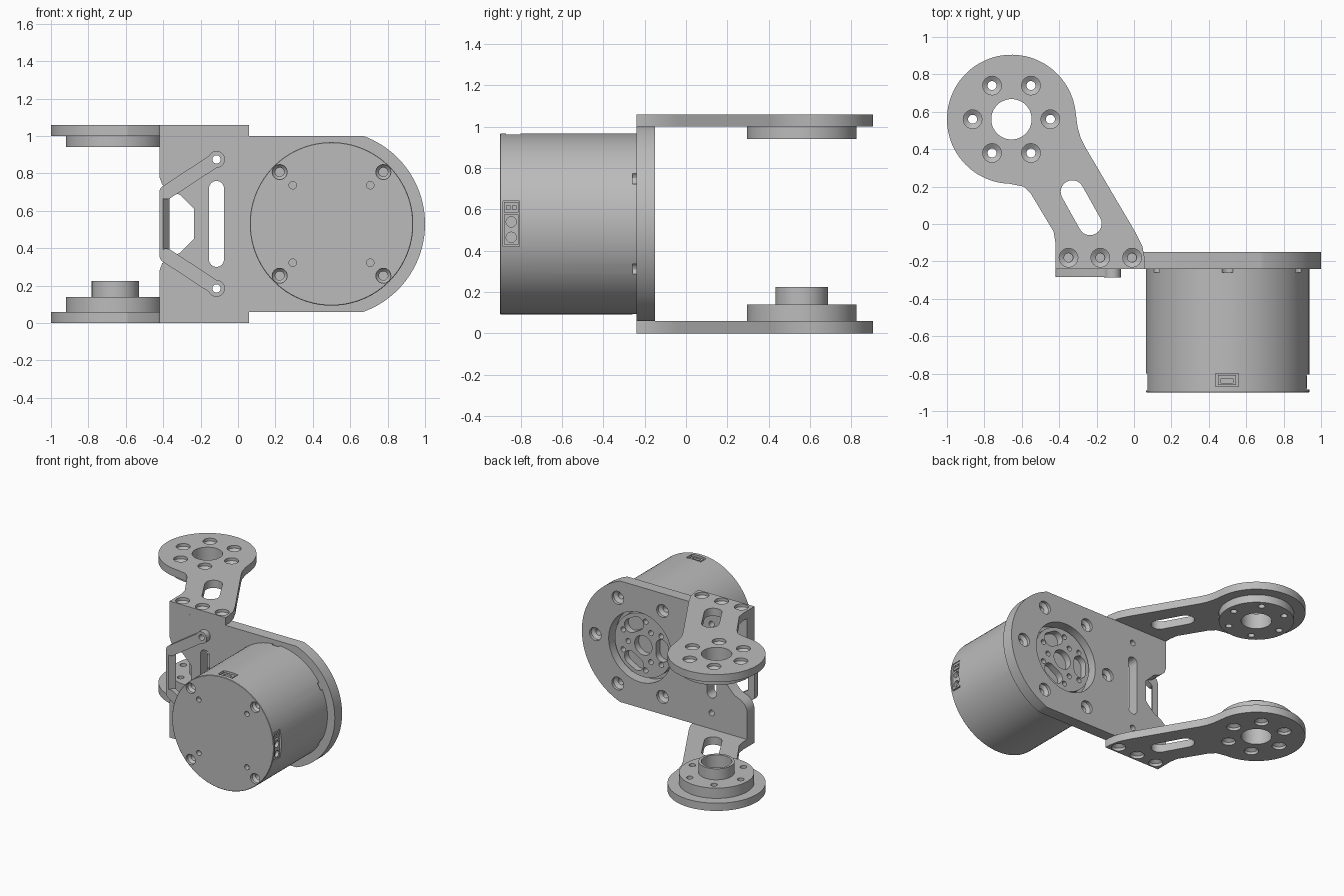
import bpy, bmesh
from math import sin, cos, radians, atan2

cube = bpy.data.objects.get("Cube")
if cube:
    bpy.data.objects.remove(cube)

metal = bpy.data.materials.new("light grey metal")
metal.use_nodes = True
GREY = (0.5, 0.5, 0.5, 1)
metal.diffuse_color = GREY
metal.node_tree.nodes["Principled BSDF"].inputs["Base Color"].default_value = GREY

MX, MZ = 0.5, 0.53        # motor axis
JX, JY = -0.655, 0.56     # joint axis
TOP = 1.06


def place(u, v, h, axis):
    return {"z": (u, v, h), "y": (u, h, v), "x": (h, u, v)}[axis]


def arc(u, v, r, a, b, n=48):
    steps = [radians(a + (b - a) * i / n) for i in range(n + 1)]
    return [(u + r * cos(t), v + r * sin(t)) for t in steps]


def ring(u, v, r, count, start=0):
    return arc(u, v, r, start, start + 360, count)[:-1]


def loft(bm, loops):
    """Closed solid through loops of matching length."""
    rows = [[bm.verts.new(p) for p in loop] for loop in loops]
    n = len(rows[0])
    for lo, hi in zip(rows, rows[1:]):
        for i in range(n):
            j = (i + 1) % n
            bm.faces.new((lo[i], lo[j], hi[j], hi[i]))
    bm.faces.new(rows[0])
    bm.faces.new(rows[-1])


def prism(bm, pts, a, b, axis):
    loft(bm, [[place(u, v, h, axis) for u, v in pts] for h in (a, b)])


def spin(bm, u, v, profile, axis, n=24):
    loft(bm, [[place(p, q, h, axis) for p, q in ring(u, v, r, n)] for r, h in profile])


def box(bm, x0, x1, y0, y1, z0, z1):
    prism(bm, [(x0, y0), (x1, y0), (x1, y1), (x0, y1)], z0, z1, "z")


def stadium(p, q, r):
    a = atan2(q[1] - p[1], q[0] - p[0]) * 180 / 3.14159265
    return arc(*q, r, a - 90, a + 90, 12) + arc(*p, r, a + 90, a + 270, 12)


def screw_hole(bm, u, v, h, s, axis, depth, big=0.05, small=0.024):
    """Countersunk hole; s is the outward direction of the surface."""
    spin(bm, u, v, [(big, h + s * .02), (big, h - s * .022),
                    (small, h - s * .04), (small, h - s * depth)], axis)


def to_object(name, bm):
    bmesh.ops.recalc_face_normals(bm, faces=bm.faces[:])
    mesh = bpy.data.meshes.new(name)
    bm.to_mesh(mesh)
    bm.free()
    obj = bpy.data.objects.new(name, mesh)
    bpy.context.scene.collection.objects.link(obj)
    return obj


def part(name, solid, cut=None):
    """Make a part, carve its openings and finish the shading."""
    obj = to_object(name, solid)
    if cut:
        cutter = to_object(name + "_cutter", cut)
        cutter.hide_render = True
        mod = obj.modifiers.new("openings", "BOOLEAN")
        mod.operation, mod.solver, mod.object = "DIFFERENCE", "EXACT", cutter
        graph = bpy.context.evaluated_depsgraph_get()
        carved = bpy.data.meshes.new_from_object(obj.evaluated_get(graph))
        obj.modifiers.clear()
        obj.data = carved
        bpy.data.objects.remove(cutter)
    obj.data.materials.clear()
    obj.data.materials.append(metal)
    obj.data.shade_smooth()
    obj.data.set_sharp_from_angle(angle=radians(30))
    return obj


# Mounting plate, round at one end and notched at the other
notch = [(-.42, .78), (-.405, .74), (-.37, .71), (-.31, .685), (-.235, .61)]
outline = arc(MX, MZ, 0.5, -70, 70) + [(-.42, 1.0)] + notch
outline += [(x, TOP - z) for x, z in reversed(notch)] + [(-.42, .06)]
solid, cut = bmesh.new(), bmesh.new()
prism(solid, outline, -.24, -.15, "y")
spin(cut, MX, MZ, [(.27, -.3), (.27, -.1)], "y", 64)
prism(cut, stadium((-.115, .34), (-.115, .72), .04), -.3, -.1, "y")
for x, z in ring(MX, MZ, .385, 6):
    screw_hole(cut, x, z, -.15, 1, "y", .08)
for z in (.185, TOP - .185):
    spin(cut, -.115, z, [(.022, -.3), (.022, -.1)], "y")
part("mounting_plate", solid, cut)

# Motor housing with screw holes, edge notches and socket recesses
solid, cut = bmesh.new(), bmesh.new()
spin(solid, MX, MZ, [(.434, -.9), (.437, -.897), (.437, -.24)], "y", 96)
for x, z in ring(MX, MZ, .392, 4, 45):
    screw_hole(cut, x, z, -.9, -1, "y", .08, .04)
for x, z in ring(MX, MZ, .293, 4, 45):
    spin(cut, x, z, [(.02, -.95), (.02, -.86)], "y")
for x, z in ring(MX, MZ, .442, 6, 30):
    spin(cut, x, z, [(.03, -.258), (.03, -.2)], "y", 12)
box(cut, .88, 1, -.885, -.805, .42, .64)
box(cut, 0, .073, -.89, -.8, .42, .64)
box(cut, .435, .56, -.87, -.8, .92, 1)
part("motor_housing", solid, cut)

# Sockets in the side and top of the housing
solid, cut = bmesh.new(), bmesh.new()
box(solid, .87, .925, -.88, -.81, .43, .575)
for z in (.465, .54):
    spin(cut, -.845, z, [(.025, .9), (.025, .95)], "x", 20)
part("side_power_socket", solid, cut)
solid, cut = bmesh.new(), bmesh.new()
box(solid, .87, .922, -.88, -.81, .585, .635)
for y in (-.86, -.83):
    box(cut, .9, .95, y - .008, y + .008, .6, .62)
part("side_signal_socket", solid, cut)
solid, cut = bmesh.new(), bmesh.new()
box(solid, .45, .545, -.862, -.808, .91, .955)
box(cut, .465, .53, -.85, -.825, .93, 1)
part("top_socket", solid, cut)

# Rotor face seen through the plate
solid, cut = bmesh.new(), bmesh.new()
spin(solid, MX, MZ, [(.245, -.26), (.245, -.19)], "y", 64)
spin(cut, MX, MZ, [(.075, -.25), (.075, -.1)], "y", 32)
for k in range(3):
    pocket = [arc(MX, MZ, .165, a, a, 1)[0] for a in (48 + 120 * k, 72 + 120 * k)]
    prism(cut, stadium(*pocket, .052), -.25, -.1, "y")
    for a in (-24, 0, 24):
        x, z = arc(MX, MZ, .19 if a else .13, a + 120 * k, a, 1)[0]
        spin(cut, x, z, [(.02, -.24), (.02, -.1)], "y", 16)
part("rotor_face", solid, cut)

# Matching upper and lower arms
arm = arc(JX, JY, .345, 5, 268, 72)
arm += [(-.59, .2), (-.55, .16), (-.43, -.04), (-.42, -.1), (-.42, -.24), (.06, -.24),
        (.06, -.2), (.045, -.12), (.005, -.04), (-.26, .41), (-.285, .46), (-.302, .52)]
for name, outer, s in (("upper_arm", TOP, 1), ("lower_arm", 0, -1)):
    solid, cut = bmesh.new(), bmesh.new()
    prism(solid, arm, outer - s * .06, outer, "z")
    spin(cut, JX, JY, [(.108, outer - .1), (.108, outer + .1)], "z", 48)
    prism(cut, stadium((-.33, .172), (-.235, .002), .062), outer - .1, outer + .1, "z")
    for x, y in ring(JX, JY, .208, 6) + [(-.35, -.18), (-.18, -.18), (-.01, -.18)]:
        screw_hole(cut, x, y, outer, s, "z", .1)
    part(name, solid, cut)

# Joint discs on the inner faces of the arms
discs = (("upper_joint_disc", [(.265, 1.0), (.265, .94)]),
         ("lower_joint_disc", [(.265, .06), (.265, .14), (.127, .14), (.127, .225)]))
for name, profile in discs:
    solid, cut = bmesh.new(), bmesh.new()
    spin(solid, JX, JY, profile, "z", 64)
    spin(cut, JX, JY, [(.108, -.1), (.108, 1.2)], "z", 48)
    for x, y in ring(JX, JY, .208, 6):
        spin(cut, x, y, [(.024, -.1), (.024, 1.2)], "z")
    part(name, solid, cut)

# Cable guard across the notch: two straps and a bevelled bar
for name, z0, z1 in (("upper_guard_strap", .875, .70), ("lower_guard_strap", .185, .36)):
    solid, cut = bmesh.new(), bmesh.new()
    prism(solid, stadium((-.115, z0), (-.382, z1), .038), -.283, -.24, "y")
    spin(cut, -.115, z0, [(.022, -.4), (.022, -.1)], "y")
    part(name, solid, cut)
    solid, cut = bmesh.new(), bmesh.new()
    spin(solid, -.115, z0, [(.045, -.24), (.045, -.285)], "y", 32)
    spin(cut, -.115, z0, [(.022, -.4), (.022, -.1)], "y")
    part(name.replace("strap", "eyelet"), solid, cut)
solid = bmesh.new()
prism(solid, [(-.42, -.283), (-.4, -.283), (-.365, -.24), (-.42, -.24)], .36, .70, "z")
part("guard_bar", solid)
